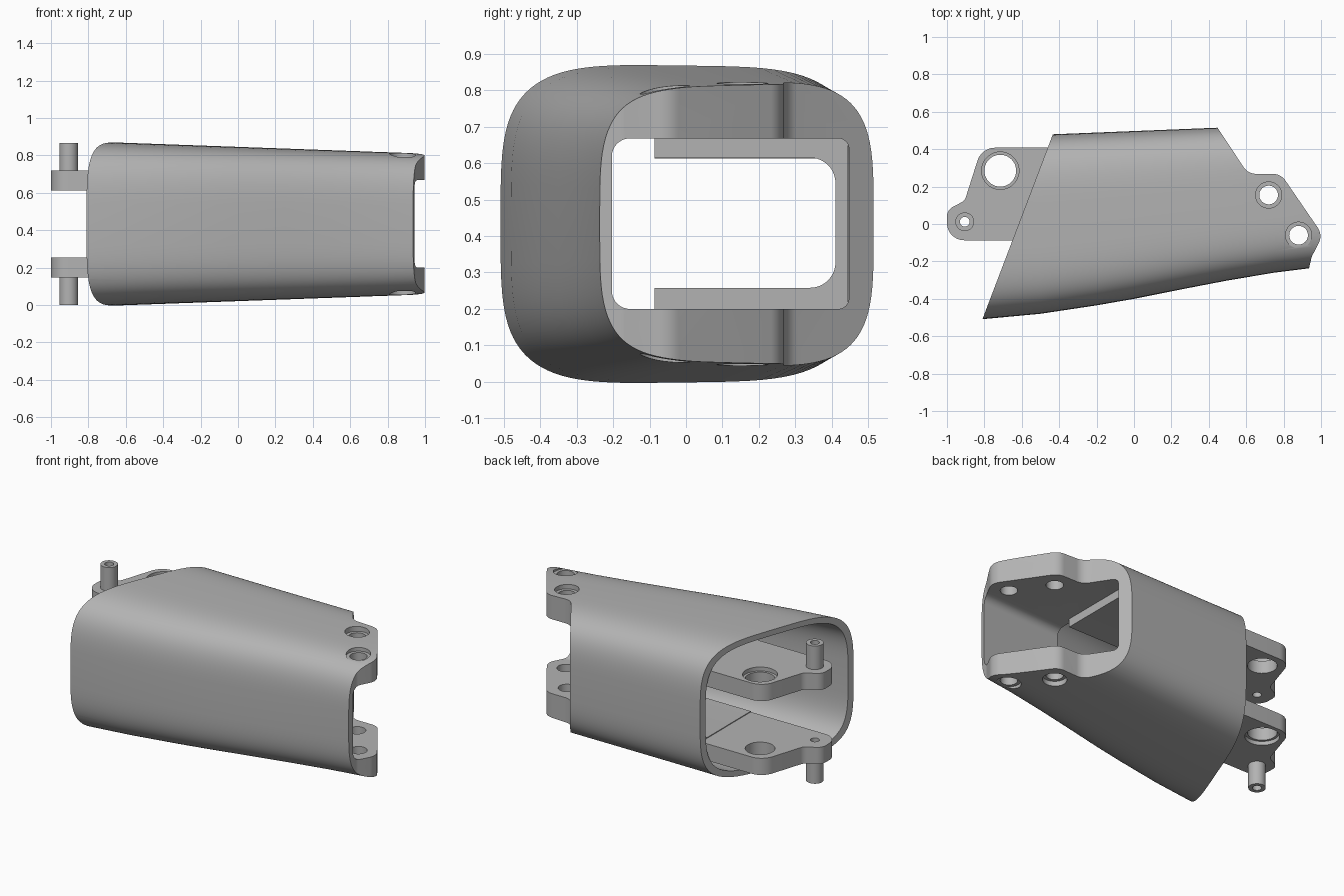
import bpy, bmesh, math
from mathutils import Vector

if "Cube" in bpy.data.objects:
    bpy.data.objects.remove(bpy.data.objects["Cube"])

MID = 0.433  # height of the symmetry plane

grey = bpy.data.materials.new("plain grey")
grey.use_nodes = True
grey.diffuse_color = (0.45, 0.45, 0.45, 1)
grey.node_tree.nodes["Principled BSDF"].inputs["Base Color"].default_value = (0.45, 0.45, 0.45, 1)


def rounded(corners, steps=10):
    """Polygon with filleted corners given as (u, v[, radius])."""
    out = []
    n = len(corners)
    for i, c in enumerate(corners):
        p = Vector(c[:2])
        r = c[2] if len(c) > 2 else 0
        if not r:
            out.append(p)
            continue
        a = (Vector(corners[i - 1][:2]) - p).normalized()
        b = (Vector(corners[(i + 1) % n][:2]) - p).normalized()
        half = a.angle(b) / 2
        centre = p + (a + b).normalized() * (r / math.sin(half))
        start = p + a * (r / math.tan(half)) - centre
        end = p + b * (r / math.tan(half)) - centre
        sweep = start.angle_signed(end)
        for k in range(steps + 1):
            t = -sweep * k / steps
            out.append(centre + Vector((start.x * math.cos(t) - start.y * math.sin(t),
                                        start.x * math.sin(t) + start.y * math.cos(t))))
    return out


def skin(name, rings):
    """Closed solid through a list of equal-length rings."""
    bm = bmesh.new()
    rows = [[bm.verts.new(p) for p in ring] for ring in rings]
    n = len(rows[0])
    for a, b in zip(rows, rows[1:]):
        for i in range(n):
            j = (i + 1) % n
            bm.faces.new((a[i], a[j], b[j], b[i]))
    bm.faces.new(rows[0][::-1])
    bm.faces.new(rows[-1])
    bmesh.ops.recalc_face_normals(bm, faces=bm.faces)
    mesh = bpy.data.meshes.new(name)
    bm.to_mesh(mesh)
    bm.free()
    mesh.materials.append(grey)
    ob = bpy.data.objects.new(name, mesh)
    bpy.context.collection.objects.link(ob)
    return ob


def prism_z(name, outline, z0, z1):
    return skin(name, [[(p[0], p[1], z) for p in outline] for z in (z0, z1)])


def prism_x(name, outline, x0, x1):
    return skin(name, [[(x, p[0], p[1]) for p in outline] for x in (x0, x1)])


def cylinder(name, x, y, r, z0, z1, n=40):
    ring = [(x + r * math.cos(math.tau * i / n), y + r * math.sin(math.tau * i / n))
            for i in range(n)]
    return prism_z(name, ring, z0, z1)


def boolean(ob, cutter, operation="DIFFERENCE"):
    mod = ob.modifiers.new("cut", "BOOLEAN")
    mod.operation = operation
    mod.solver = "EXACT"
    mod.object = cutter
    bpy.context.view_layer.update()
    deps = bpy.context.evaluated_depsgraph_get()
    result = bpy.data.meshes.new_from_object(ob.evaluated_get(deps))
    ob.modifiers.clear()
    ob.data = result
    bpy.data.objects.remove(cutter)


def smooth(ob):
    bpy.ops.object.select_all(action="DESELECT")
    ob.select_set(True)
    bpy.context.view_layer.objects.active = ob
    bpy.ops.object.shade_smooth_by_angle(angle=math.radians(28))


# Tapered body: bulging rounded-rectangle sections along x
front_edge = [(-1, -.52), (-.8, -.508), (-.5, -.48), (-.2, -.435), (0, -.4),
              (.25, -.35), (.5, -.302), (.75, -.26), (.95, -.235), (1.1, -.22)]


def section(x, front, inset, n=96, power=4):
    back = 0.497 + 0.04 * x
    cy, w = (front + back) / 2, (back - front) / 2 - inset
    h = 0.434 - 0.036 * (x + 0.6) - inset
    ring = []
    for i in range(n):
        c, s = math.cos(math.tau * i / n), math.sin(math.tau * i / n)
        ring.append((x, cy + w * math.copysign(abs(c) ** (2 / power), c),
                     MID + h * math.copysign(abs(s) ** (2 / power), s)))
    return ring


body = skin("body_shell", [section(x, f, 0) for x, f in front_edge])

# Plan outline: slanted rear mouth and lobed front end
plan = rounded([(-.845, -.6), (-.388, .6), (.39, .6), (.61, .268, .08), (.785, .268, .08),
                (1.01, -.06, .08), (.95, -.175, .06), (.935, -.24), (.92, -.6)])
boolean(body, prism_z("plan_cutter", plan, -.2, 1.1), "INTERSECT")

# Thin-walled cavity behind, smaller rounded opening in front
cavity = [section(x, f, .035) for x, f in front_edge if x < .3]
cavity.append(section(.38, -.325, .035))
boolean(body, skin("cavity_cutter", cavity))


def opening(front):
    return rounded([(front, .2, .05), (.447, .2, .03), (.447, .668, .03), (front, .668, .05)])


boolean(body, skin("opening_cutter", [[(x, p.x, p.y) for p in opening(f)]
                                      for x, f in ((.3, -.23), (.9, -.205), (1.2, -.195))]))

# Counterbored screw holes in the lobes
for x, y in ((.72, .155), (.88, -.06)):
    boolean(body, cylinder("hole_cutter", x, y, .05, -.2, 1.1))
    for z0, z1 in ((.79, 1.1), (-.2, 2 * MID - .79)):
        boolean(body, cylinder("counterbore_cutter", x, y, .07, z0, z1))
smooth(body)

# Inner bracket joining both lugs along the back wall
bracket = prism_x("inner_bracket", rounded([
    (-.087, .155), (.445, .155), (.445, .718), (-.087, .718),
    (-.087, .615), (.41, .615, .07), (.41, .258, .07), (-.087, .258)]), -.39, .41)
smooth(bracket)

# Hinge lugs with hollow pins, mirrored about the middle
lug_outline = rounded([(-.39, -.087), (-1, -.087, .092), (-1, .075, .06), (-.905, .125, .05),
                       (-.815, .408, .1), (-.39, .408)])
for side, label in ((1, "upper"), (-1, "lower")):
    def level(a, b):
        return sorted((MID + side * a, MID + side * b))

    lug = prism_z(label + "_lug", lug_outline, *level(.18, .285))
    boolean(lug, cylinder("hole_cutter", -.715, .285, .085, *level(.1, .4)))
    boolean(lug, cylinder("counterbore_cutter", -.715, .285, .1, *level(.26, .4)))
    boolean(lug, cylinder("bore_cutter", -.905, .012, .026, *level(.1, .4)))
    smooth(lug)
    pin = cylinder(label + "_pin", -.905, .012, .05, *level(.27, .433))
    boolean(pin, cylinder("bore_cutter", -.905, .012, .026, *level(.1, .5)))
    smooth(pin)
